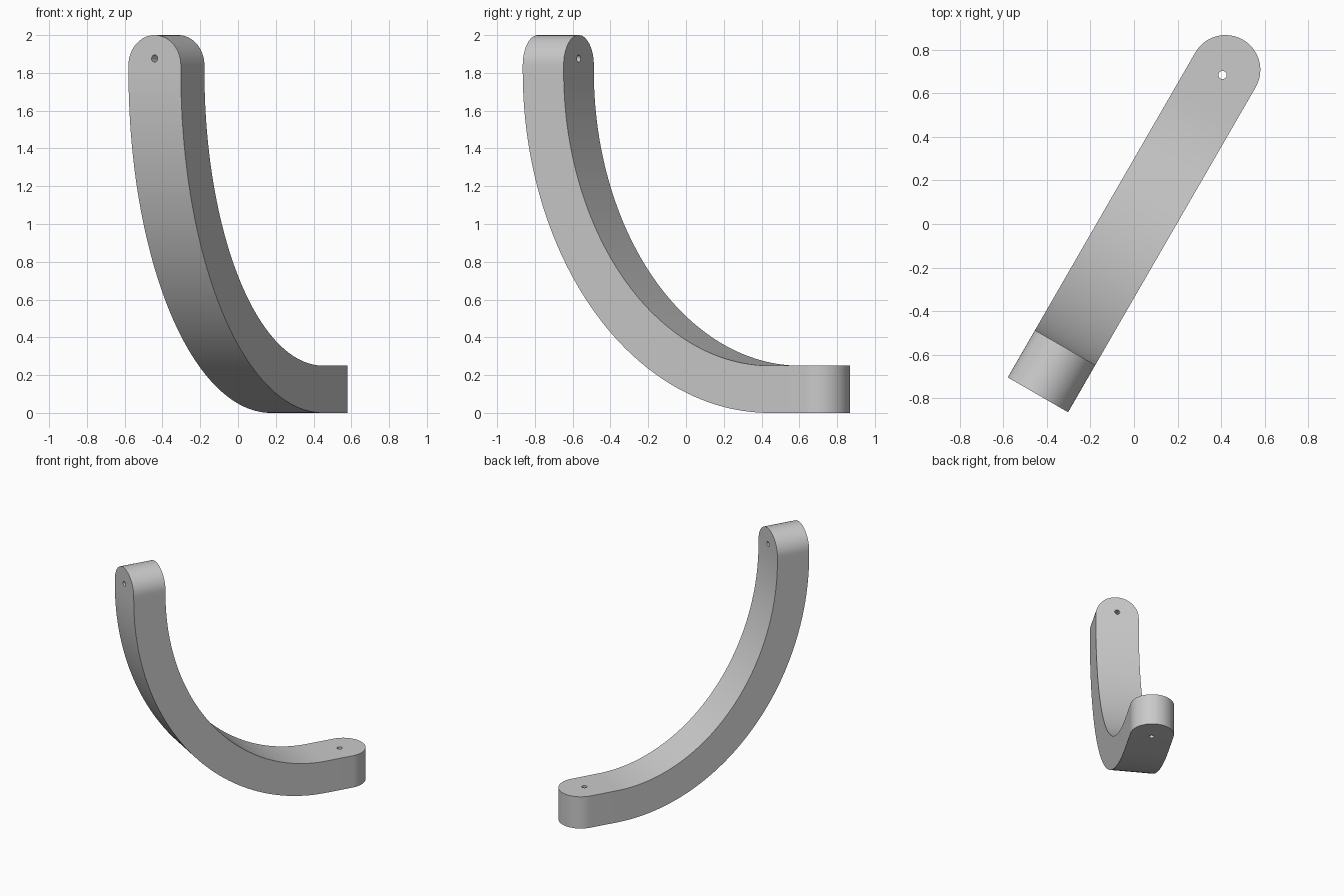
import bpy, bmesh
from math import sin, cos, pi, radians
from mathutils import Matrix, Vector

if "Cube" in bpy.data.objects:
    bpy.data.objects.remove(bpy.data.objects["Cube"], do_unlink=True)

HALF, THICK = 0.16, 0.25          # half width and thickness of the bar
BACK, TIP = -0.90, 0.823          # outer face of the upright, centre of the foot's round end
TOP = 2 - HALF                    # centre of the upright's round end
REACH, RISE = 1.51, 1.81          # outer bend: quarter ellipse radii
BEND_Y = BACK + REACH
ROUND, BEND = 16, 56
PLACE = Matrix.Rotation(radians(-30), 4, "Z") @ Matrix.Translation((0.01, 0, 0))

grey = bpy.data.materials.new("plain grey")
grey.use_nodes = True
grey.diffuse_color = (0.59, 0.59, 0.59, 1)
grey.node_tree.nodes["Principled BSDF"].inputs["Base Color"].default_value = (0.59, 0.59, 0.59, 1)


def make_object(name, bm):
    bmesh.ops.recalc_face_normals(bm, faces=bm.faces)
    bm.transform(PLACE)
    mesh = bpy.data.meshes.new(name)
    bm.to_mesh(mesh)
    bm.free()
    mesh.materials.append(grey)
    obj = bpy.data.objects.new(name, mesh)
    bpy.context.collection.objects.link(obj)
    return obj


# Sections along the bar: outer point, inward direction, half width
sections = []
for i in range(ROUND, -1, -1):
    a = pi / 2 * i / ROUND
    sections.append((Vector((0, BACK, TOP + HALF * sin(a))), Vector((0, 1, 0)), HALF * cos(a)))
for i in range(BEND + 1):
    a = pi / 2 * i / BEND
    outer = Vector((0, BEND_Y - REACH * cos(a), RISE - RISE * sin(a)))
    inward = Vector((0, RISE * cos(a), REACH * sin(a))).normalized()
    sections.append((outer, inward, HALF))
for i in range(ROUND + 1):
    a = pi / 2 * i / ROUND
    sections.append((Vector((0, TIP + HALF * sin(a), 0)), Vector((0, 0, 1)), HALF * cos(a)))

# Curved bar lofted through the sections
bm = bmesh.new()
rings = []
for point, inward, w in sections:
    inner = point + inward * THICK
    side = Vector((w, 0, 0))
    rings.append([bm.verts.new(v) for v in (point - side, point + side, inner + side, inner - side)])
for a, b in zip(rings, rings[1:]):
    for k in range(4):
        n = (k + 1) % 4
        bm.faces.new((a[k], a[n], b[n], b[k]))
bmesh.ops.remove_doubles(bm, verts=bm.verts, dist=0.0001)
bar = make_object("curved_bar", bm)


# Screw holes through both ends
def drill(name, location, rotation):
    bm = bmesh.new()
    bmesh.ops.create_cone(bm, cap_ends=True, segments=24, radius1=0.019, radius2=0.019,
                          depth=0.5, matrix=Matrix.Translation(location) @ rotation)
    cutter = make_object(name, bm)
    cutter.hide_render = True
    cut = bar.modifiers.new(name, "BOOLEAN")
    cut.operation = "DIFFERENCE"
    cut.solver = "EXACT"
    cut.object = cutter
    return cutter


cutters = [
    drill("top_hole_cutter", (0, BACK + THICK / 2, 1.876), Matrix.Rotation(pi / 2, 4, "X")),
    drill("foot_hole_cutter", (0, 0.796, THICK / 2), Matrix.Identity(4)),
]

# Apply the cuts, then shade smooth with sharp edges kept
bpy.ops.object.select_all(action="DESELECT")
bar.select_set(True)
bpy.context.view_layer.objects.active = bar
for cutter in cutters:
    bpy.ops.object.modifier_apply(modifier=cutter.name)
    bpy.data.objects.remove(cutter, do_unlink=True)
bpy.ops.object.shade_smooth_by_angle(angle=radians(30))
